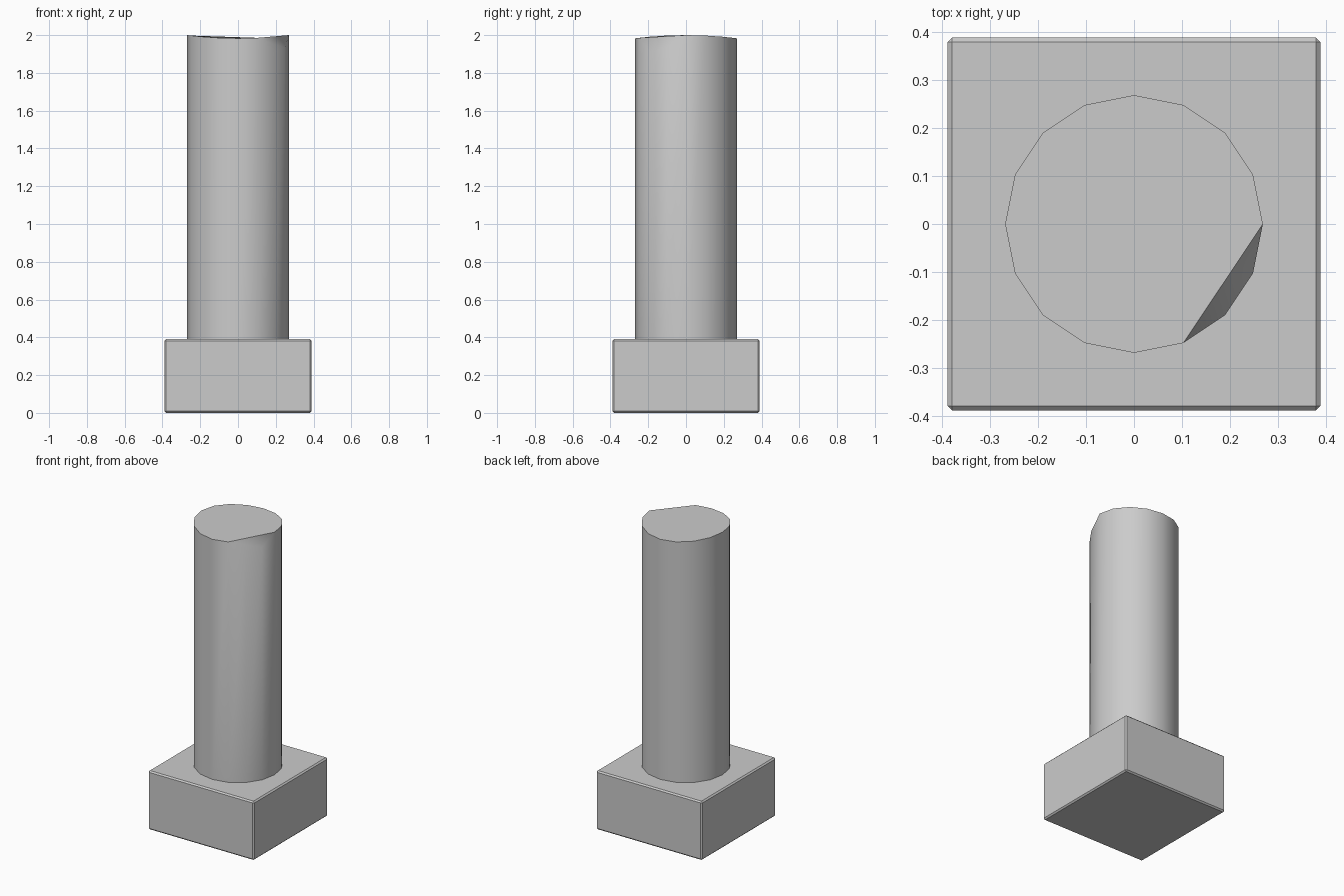
import bpy, bmesh
from math import cos, sin, pi, radians

if "Cube" in bpy.data.objects:
    bpy.data.objects.remove(bpy.data.objects["Cube"])

SIDES, RADIUS, HALF, BASE_H = 16, 0.269, 0.389, 0.39


def add_object(name, bm):
    bmesh.ops.recalc_face_normals(bm, faces=bm.faces)
    mesh = bpy.data.meshes.new(name)
    bm.to_mesh(mesh)
    bm.free()
    ob = bpy.data.objects.new(name, mesh)
    bpy.context.collection.objects.link(ob)
    return ob


# Square plinth with narrow chamfers
bm = bmesh.new()
bmesh.ops.create_cube(bm, size=1)
for v in bm.verts:
    v.co = (v.co.x * 2 * HALF, v.co.y * 2 * HALF, (v.co.z + 0.5) * BASE_H)
bmesh.ops.bevel(bm, geom=bm.edges[:], offset=0.009, segments=1, affect='EDGES')
add_object("plinth", bm)

# Round shaft with an uneven top and a chip out of the front right rim
bm = bmesh.new()
chip_drop = {14: 0.08, 15: 0.065}
bottom, top = [], []
for i in range(SIDES):
    a = 2 * pi * i / SIDES
    x, y = RADIUS * cos(a), RADIUS * sin(a)
    z = 1.9915 + 0.0085 * cos(2 * a) - chip_drop.get(i, 0)
    bottom.append(bm.verts.new((x, y, BASE_H)))
    top.append(bm.verts.new((x, y, z)))
for i in range(SIDES):
    j = (i + 1) % SIDES
    bm.faces.new((bottom[i], bottom[j], top[j], top[i]))
bm.faces.new(top[:14])                               # broken top
bm.faces.new((top[13], top[14], top[15], top[0]))    # chip face
bm.faces.new(bottom[::-1])
shaft = add_object("shaft", bm)

bpy.context.view_layer.objects.active = shaft
shaft.select_set(True)
bpy.ops.object.shade_smooth_by_angle(angle=radians(42))
